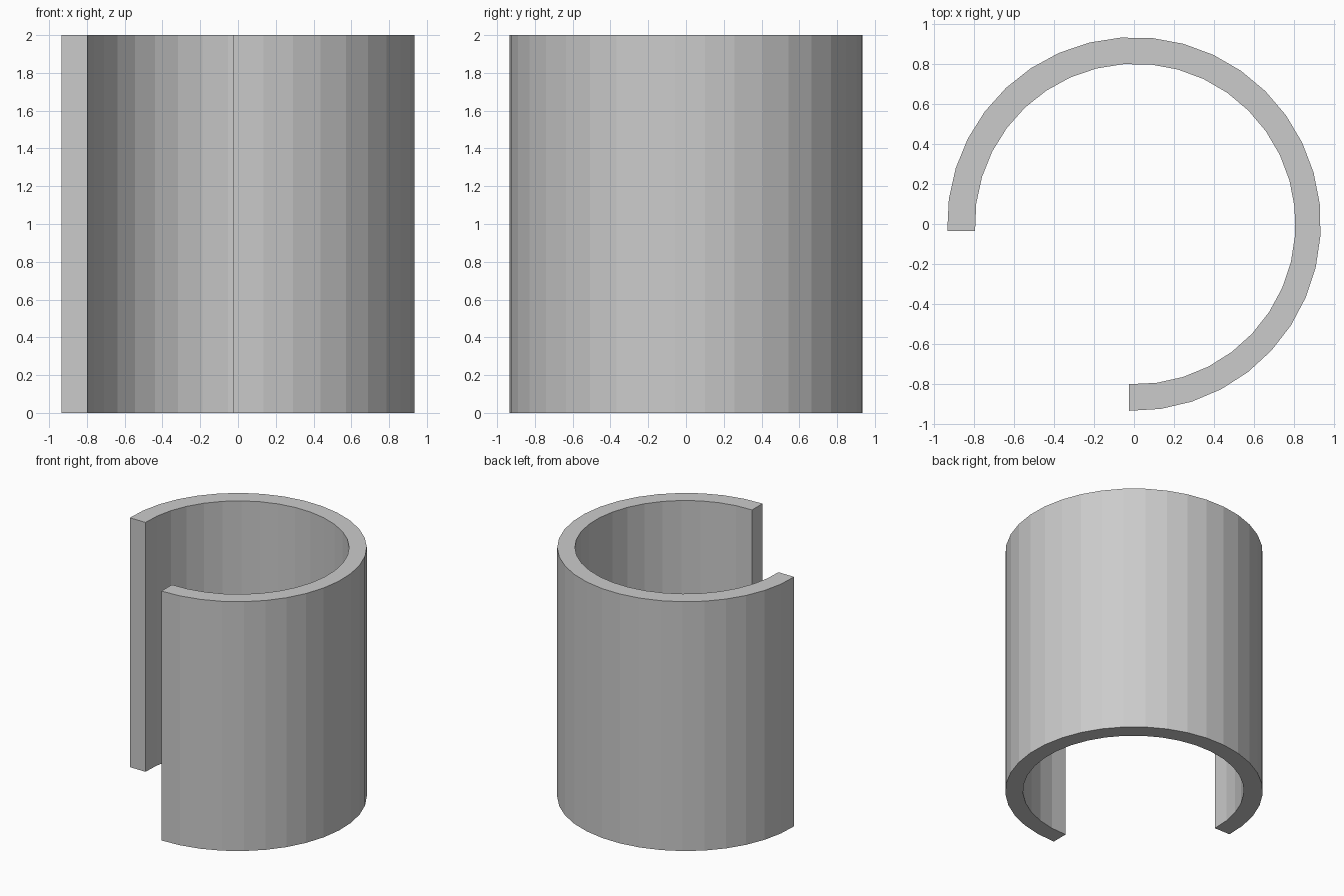
import bpy, bmesh, math

if "Cube" in bpy.data.objects:
    bpy.data.objects.remove(bpy.data.objects["Cube"])

SEGMENTS = 28
HEIGHT = 2.0


def arc(radius, start, end, cx=0.0):
    """Points along an arc, angles in degrees."""
    pts = []
    for i in range(SEGMENTS + 1):
        a = math.radians(start + (end - start) * i / SEGMENTS)
        pts.append((cx + radius * math.cos(a), radius * math.sin(a)))
    return pts


# Outer and inner walls, each ending on the straight faces of the opening
outer = arc(0.936, -91.5, 182.1)
inner = arc(0.803, -92.2, 182.5, 0.006)

# Floor strip between the two arcs, extruded up into the open tube
bm = bmesh.new()
out_v = [bm.verts.new((x, y, 0)) for x, y in outer]
in_v = [bm.verts.new((x, y, 0)) for x, y in inner]
strip = [bm.faces.new((out_v[i], out_v[i + 1], in_v[i + 1], in_v[i]))
         for i in range(SEGMENTS)]
ext = bmesh.ops.extrude_face_region(bm, geom=strip, use_keep_orig=True)
top = [g for g in ext["geom"] if isinstance(g, bmesh.types.BMVert)]
bmesh.ops.translate(bm, verts=top, vec=(0, 0, HEIGHT))
bmesh.ops.recalc_face_normals(bm, faces=bm.faces)

mesh = bpy.data.meshes.new("open_tube")
bm.to_mesh(mesh)
bm.free()
bpy.context.collection.objects.link(bpy.data.objects.new("open_tube", mesh))
